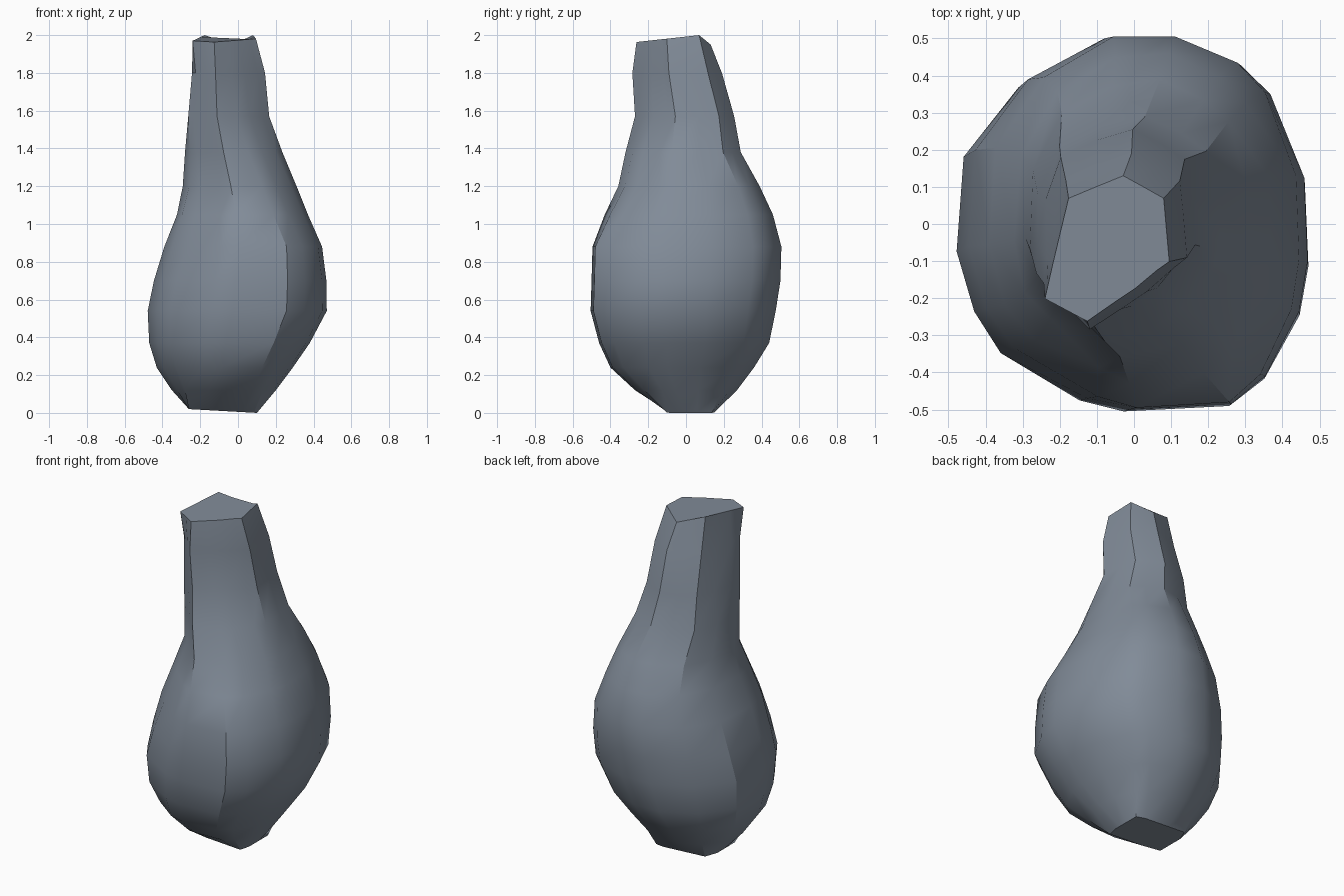
import bpy, bmesh, math

if "Cube" in bpy.data.objects:
    bpy.data.objects.remove(bpy.data.objects["Cube"])

# Unit outlines (counter-clockwise): round body and angular neck, matched point by point
BODY = [(1, -.2), (.98, .25), (.78, .7), (.6, .86), (.2, 1), (-.2, 1), (-.65, .78), (-.96, .4),
        (-1, -.12), (-.9, -.45), (-.75, -.68), (-.3, -.94), (-.05, -1), (.55, -.97), (.75, -.82), (.95, -.47)]
NECK = [(1, -.18), (.95, .3), (.91, .69), (.6, .84), (.26, 1), (-.2, .84), (-.62, .69), (-.75, .23),
        (-.87, -.2), (-.95, -.5), (-1, -.69), (-.65, -.85), (-.32, -1), (.1, -.75), (.45, -.55), (.8, -.3)]

# Section rows: height, x min, x max, y min, y max, limit of the flattened front left corner
ROWS = [(0.01, -.26, .10, -.10, .15, 1), (0.12, -.35, .20, -.27, .27, 1), (0.24, -.43, .29, -.40, .36, .42),
        (0.37, -.47, .38, -.46, .44, .50), (0.54, -.478, .47, -.505, .475, .50), (0.70, -.445, .468, -.50, .50, .465),
        (0.88, -.39, .445, -.495, .505, .41), (1.05, -.33, .37, -.43, .46, .34), (1.20, -.305, .31, -.36, .39, .28),
        (1.38, -.298, .235, -.325, .29, .28), (1.57, -.28, .165, -.27, .255, .28), (1.80, -.26, .143, -.285, .19, .285),
        (1.985, -.24, .095, -.262, .13, 1)]

grey = bpy.data.materials.new("slate grey")
grey.diffuse_color = (0.22, 0.26, 0.315, 1)
grey.use_nodes = True
grey.node_tree.nodes["Principled BSDF"].inputs["Base Color"].default_value = grey.diffuse_color

# Loft the vessel through the sections, blending from body to neck outline
bm = bmesh.new()
rings = []
for z, x0, x1, y0, y1, limit in ROWS:
    t = min(max((z - 0.9) / 0.95, 0), 1)
    ring = []
    for (bx, by), (nx, ny) in zip(BODY, NECK):
        u, v = bx + (nx - bx) * t, by + (ny - by) * t
        tilt = 0
        if z < 0.05:                       # squarish, slightly tilted foot
            m = max(abs(u), abs(v))
            u, v = u / m, v / m
            tilt = -0.01 * u
        elif z > 1.9:                      # sloping rim, lower at the back tip
            tilt = 0.0217 * v if v < .7 else 0.015 - 0.16 * (v - .69)
        x = (x0 + x1) / 2 + u * (x1 - x0) / 2
        y = (y0 + y1) / 2 + v * (y1 - y0) / 2
        over = max(0, -(x + y) / math.sqrt(2) - limit) / math.sqrt(2)
        ring.append(bm.verts.new((x + over, y + over, z + tilt)))
    rings.append(ring)
n = len(BODY)
for a, b in zip(rings, rings[1:]):
    for i in range(n):
        j = (i + 1) % n
        bm.faces.new((a[i], a[j], b[j], b[i]))
bm.faces.new(rings[-1])
bm.faces.new(rings[0][::-1])
bmesh.ops.recalc_face_normals(bm, faces=bm.faces)

mesh = bpy.data.meshes.new("gourd_vessel")
bm.to_mesh(mesh)
bm.free()
mesh.materials.append(grey)
vessel = bpy.data.objects.new("gourd_vessel", mesh)
bpy.context.collection.objects.link(vessel)
bpy.context.view_layer.objects.active = vessel
vessel.select_set(True)
bpy.ops.object.shade_smooth_by_angle(angle=math.radians(30))
